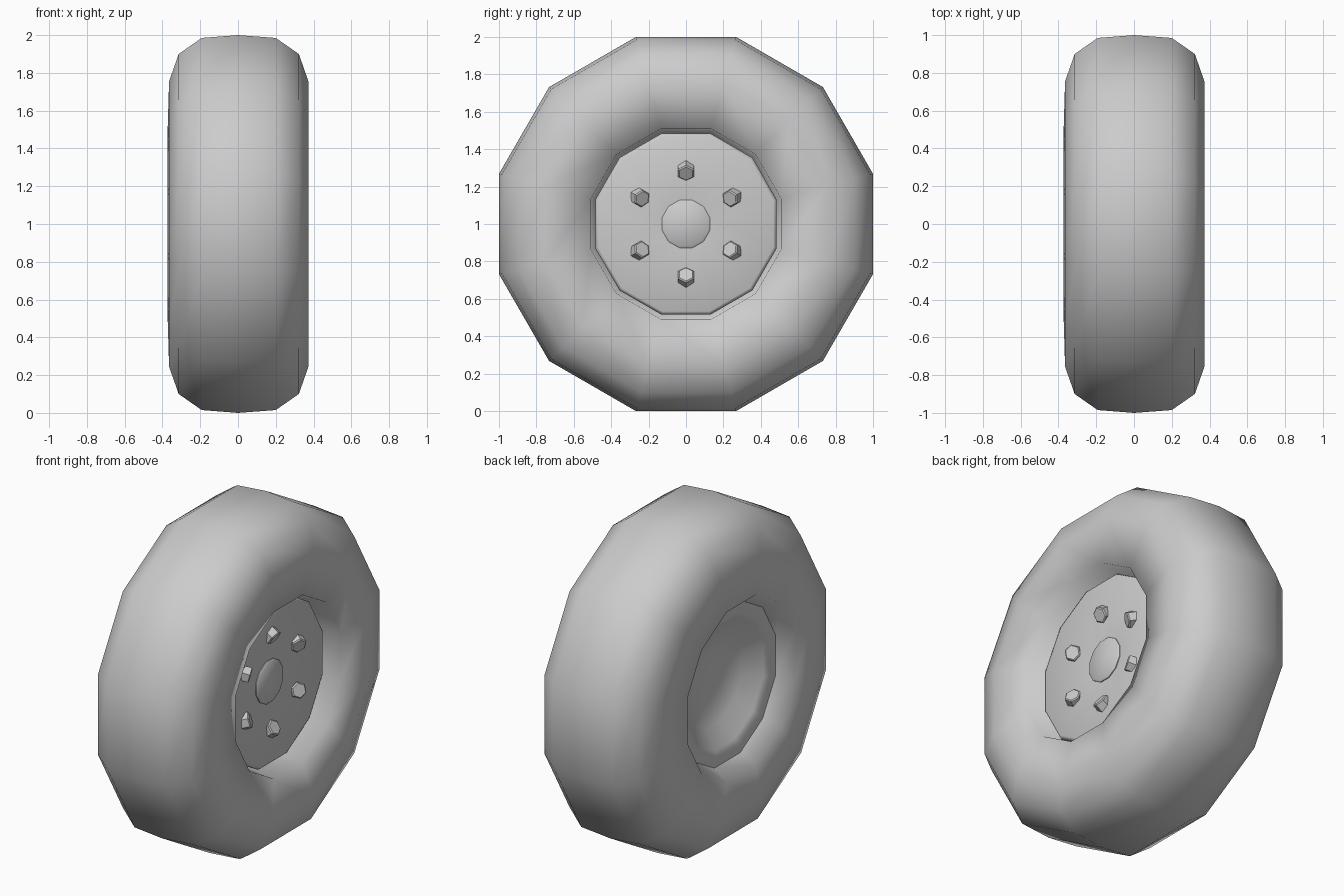
import bpy, bmesh, math
from mathutils import Matrix

if "Cube" in bpy.data.objects:
    bpy.data.objects.remove(bpy.data.objects["Cube"])

WHEEL = Matrix.Translation((0, 0, 1))


def lathe(name, profile, sides=12, closed=False, matrix=WHEEL, phase=15, sharp=40):
    """Spin (x, apothem) points about the x axis, then place with matrix."""
    bm = bmesh.new()
    k = 1 / math.cos(math.pi / sides)
    rings = []
    for x, a in profile:
        ring = []
        for i in range(sides):
            t = math.radians(phase) + 2 * math.pi * i / sides
            ring.append(bm.verts.new(matrix @ Matrix.Translation(
                (x, a * k * math.cos(t), a * k * math.sin(t))).translation))
        rings.append(ring)
    pairs = list(zip(rings, rings[1:]))
    if closed:
        pairs.append((rings[-1], rings[0]))
    else:
        bm.faces.new(rings[0])
        bm.faces.new(rings[-1])
    for r, s in pairs:
        for i in range(sides):
            j = (i + 1) % sides
            bm.faces.new((r[i], r[j], s[j], s[i]))
    bmesh.ops.recalc_face_normals(bm, faces=bm.faces)
    me = bpy.data.meshes.new(name)
    bm.to_mesh(me)
    bm.free()
    me.shade_smooth()
    if sharp:
        me.set_sharp_from_angle(angle=math.radians(sharp))
    ob = bpy.data.objects.new(name, me)
    bpy.context.collection.objects.link(ob)
    return ob


# Tyre: mirrored tread and shoulders, hole slopes in to the rim on each side
half = [(0.368, 0.755), (0.317, 0.90), (0.195, 0.985)]
tyre = ([(0.14, 0.40), (0.165, 0.490), (0.339, 0.508)]
        + [(x + 0.005, a) for x, a in half] + [(0, 1.0)]
        + [(0.003 - x, a) for x, a in reversed(half)]
        + [(-0.372, 0.517), (-0.275, 0.462), (-0.25, 0.42)])
lathe("tyre", tyre, closed=True, sharp=None)

# Rim: flange and dish at the back, gently dished front with a bevelled lip
lathe("rim", [(-0.15, 0.14), (-0.185, 0.27), (-0.262, 0.37), (-0.278, 0.40),
              (-0.278, 0.464), (-0.20, 0.464), (0.15, 0.485),
              (0.222, 0.485), (0.236, 0.478), (0.242, 0.467), (0.208, 0.13)])

# Hub cap
lathe("hub_cap", [(0.17, 0.128), (0.213, 0.128), (0.221, 0.118)])

# Six hexagonal wheel bolts, tilted in towards the axle
for i in range(6):
    place = (WHEEL @ Matrix.Rotation(math.radians(60 * i), 4, 'X')
             @ Matrix.Translation((0.222, 0, 0.287))
             @ Matrix.Rotation(math.radians(33), 4, 'Y'))
    lathe("wheel_bolt", [(-0.05, 0.042), (0.026, 0.042), (0.032, 0.036)], sides=6,
          matrix=place, phase=30, sharp=30)
